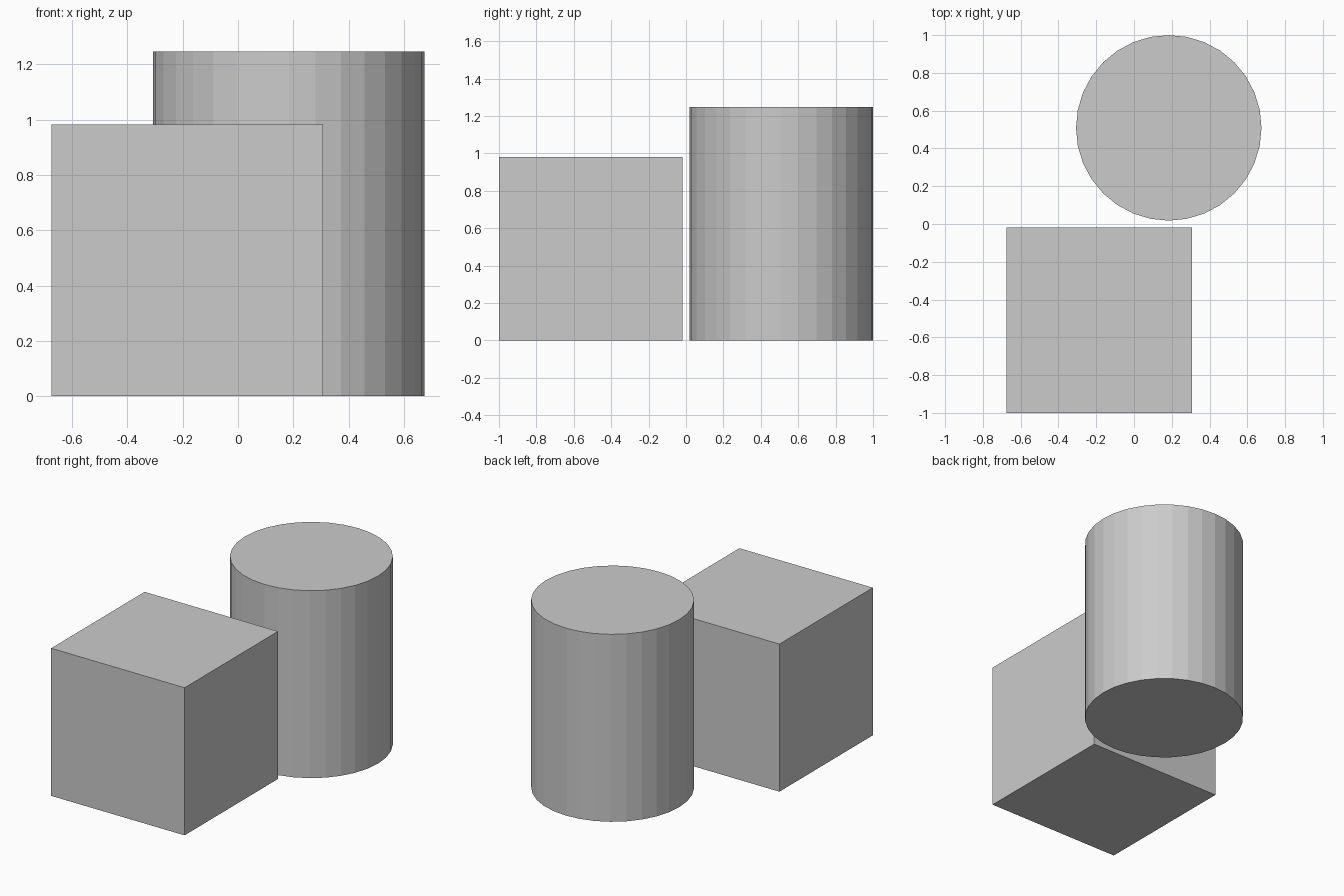
import bpy

if "Cube" in bpy.data.objects:
    bpy.data.objects.remove(bpy.data.objects["Cube"])

SIZE = 0.982      # cube edge and cylinder diameter
HEIGHT = 1.247    # cylinder height
HALF_X = 0.675    # half of the overall width

# Cube at the front left
bpy.ops.mesh.primitive_cube_add(
    size=SIZE, location=(-HALF_X + SIZE / 2, -1 + SIZE / 2, SIZE / 2 + 0.002))
cube = bpy.context.object
cube.name = "cube_block"
cube.location.z = SIZE / 2

# Flat-faceted cylinder at the back right
bpy.ops.mesh.primitive_cylinder_add(
    vertices=32, radius=SIZE / 2, depth=HEIGHT,
    location=(HALF_X - SIZE / 2, 1 - SIZE / 2, HEIGHT / 2))
bpy.context.object.name = "cylinder_block"
